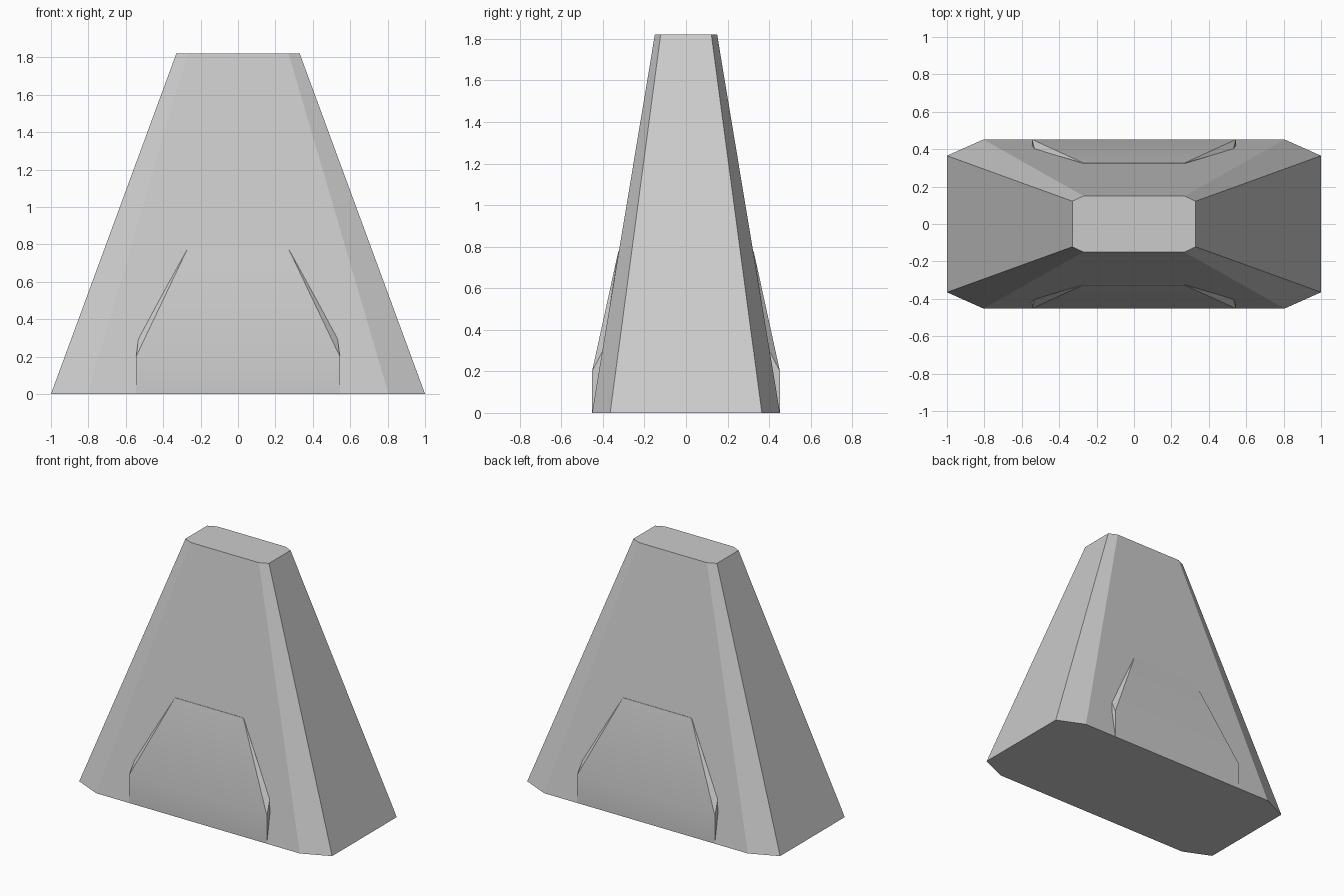
import bpy
import bmesh
import math

cube = bpy.data.objects.get("Cube")
if cube:
    bpy.data.objects.remove(cube, do_unlink=True)

COLOUR = (0.6, 0.6, 0.6, 1.0)
grey = bpy.data.materials.new("plain grey")
grey.use_nodes = True
grey.diffuse_color = COLOUR
grey.node_tree.nodes["Principled BSDF"].inputs["Base Color"].default_value = COLOUR


def hull_part(name, quarter_points):
    """Mirror the points in x and y and wrap them in a clean convex solid."""
    bm = bmesh.new()
    for x, y, z in quarter_points:
        for sx in (-1, 1):
            for sy in (-1, 1):
                bm.verts.new((sx * x, sy * y, z))
    bmesh.ops.convex_hull(bm, input=bm.verts)
    bmesh.ops.dissolve_limit(bm, angle_limit=math.radians(1),
                             verts=bm.verts, edges=bm.edges)
    bmesh.ops.recalc_face_normals(bm, faces=bm.faces)
    mesh = bpy.data.meshes.new(name)
    bm.to_mesh(mesh)
    bm.free()
    mesh.materials.append(grey)
    obj = bpy.data.objects.new(name, mesh)
    bpy.context.collection.objects.link(obj)
    return obj


# Tapered body with chamfered corners
hull_part("tapered_body", [
    (0.805, 0.452, 0), (1.0, 0.365, 0),
    (0.27, 0.15, 1.82), (0.33, 0.122, 1.82),
])

# Raised panels: one block through the body, showing at front and back
panel = hull_part("raised_panels", [
    (0.545, 0.452, 0), (0.545, 0.452, 0.2), (0.27, 0.326, 0.777),
    (0.545, 0.41, 0.2), (0.532, 0.40, 0.3),
])
bpy.ops.object.select_all(action='DESELECT')
panel.select_set(True)
bpy.context.view_layer.objects.active = panel
bpy.ops.object.shade_smooth_by_angle(angle=math.radians(20))
